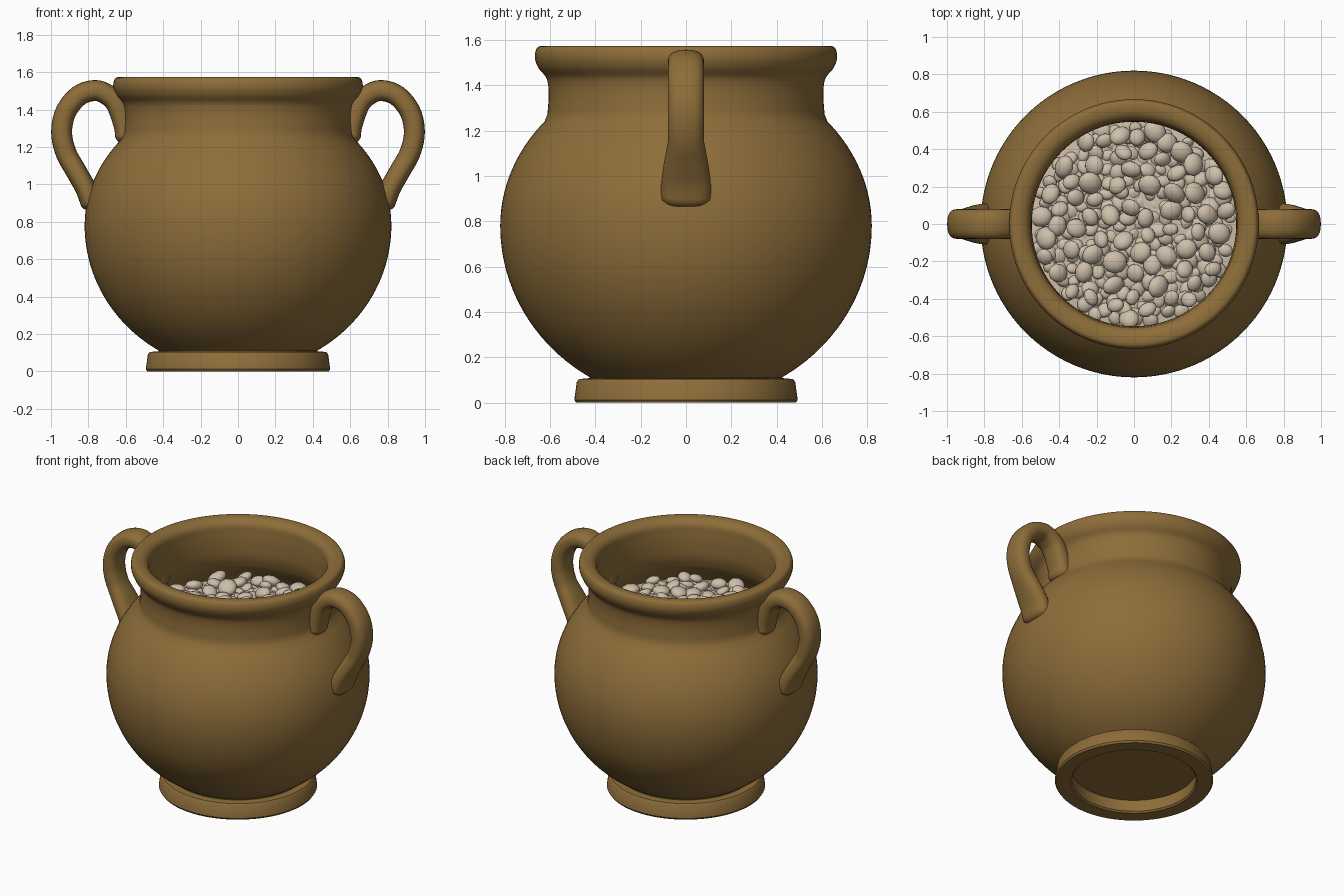
import bpy, bmesh, math, random
from mathutils import Vector, Matrix, Euler

if "Cube" in bpy.data.objects:
    bpy.data.objects.remove(bpy.data.objects["Cube"])

random.seed(4)


def material(name, rgb):
    m = bpy.data.materials.new(name)
    m.diffuse_color = (*rgb, 1)
    m.use_nodes = True
    m.node_tree.nodes["Principled BSDF"].inputs["Base Color"].default_value = m.diffuse_color
    return m


clay = material("ochre clay", (0.27, 0.155, 0.042))
stone = material("pale pebble", (0.62, 0.52, 0.40))


def finish(bm, name, mat, angle=40):
    bmesh.ops.recalc_face_normals(bm, faces=bm.faces[:])
    me = bpy.data.meshes.new(name)
    bm.to_mesh(me)
    bm.free()
    me.materials.append(mat)
    ob = bpy.data.objects.new(name, me)
    bpy.context.collection.objects.link(ob)
    bpy.ops.object.select_all(action='DESELECT')
    ob.select_set(True)
    bpy.context.view_layer.objects.active = ob
    bpy.ops.object.shade_smooth_by_angle(angle=math.radians(angle))
    return ob


def lathe(name, profile, mat, closed=False, steps=96):
    bm = bmesh.new()
    rings = []
    for r, z in profile:
        if r < 1e-5:
            rings.append([bm.verts.new((0, 0, z))])
        else:
            rings.append([bm.verts.new((r * math.cos(2 * math.pi * i / steps),
                                        r * math.sin(2 * math.pi * i / steps), z))
                          for i in range(steps)])
    pairs = list(zip(rings, rings[1:])) + ([(rings[-1], rings[0])] if closed else [])
    for a, b in pairs:
        for i in range(steps):
            j = (i + 1) % steps
            loop = [a[i % len(a)], a[j % len(a)], b[j % len(b)], b[i % len(b)]]
            bm.faces.new(list(dict.fromkeys(loop)))
    return finish(bm, name, mat)


def spline(pts, n):
    """Smooth curve through the given points."""
    pts = [Vector(p) for p in pts]
    p = [2 * pts[0] - pts[1]] + pts + [2 * pts[-1] - pts[-2]]
    out = []
    for k in range(1, len(p) - 2):
        a, b, c, d = p[k - 1:k + 3]
        for i in range(n):
            t = i / n
            out.append(0.5 * (2 * b + (c - a) * t + (2 * a - 5 * b + 4 * c - d) * t * t
                              + (3 * b - a - 3 * c + d) * t ** 3))
    return out + [pts[-1]]


def belly(z, r, low, high):
    h = (z - 0.78) / (high if z > 0.78 else low)
    return r * math.sqrt(max(0, 1 - h * h))


# Pot: round belly, neck and rolled lip outside, hollow inside
outer = [(0.0, 0.09), (0.42, 0.09)]
outer += [(belly(z, 0.82, 0.781, 0.711), z)
          for z in [0.112 + (1.24 - 0.112) * i / 32 for i in range(33)]]
lip = spline([(0.612, 1.27), (0.606, 1.36), (0.615, 1.43), (0.65, 1.475), (0.667, 1.52),
              (0.66, 1.562), (0.635, 1.575), (0.59, 1.568), (0.56, 1.54), (0.552, 1.49),
              (0.547, 1.42), (0.55, 1.32), (0.575, 1.24)], 4)
inner = [(belly(z, 0.75, 0.70, 0.71), z)
         for z in [1.18 - (1.18 - 0.15) * i / 20 for i in range(21)]]
lathe("pot_body", outer + [tuple(p) for p in lip] + inner + [(0, 0.15)], clay)

# Foot ring, open underneath
lathe("foot_ring", [(0.385, 0.01), (0.395, 0.0), (0.485, 0.0), (0.493, 0.012), (0.482, 0.092),
                    (0.472, 0.104), (0.43, 0.108), (0.39, 0.10)], clay, closed=True)


# Handles: flat oval section swept along a loop, flaring where it meets the belly
def handle(name, side):
    path = spline([(0.60, 1.255), (0.61, 1.32), (0.65, 1.43), (0.70, 1.48), (0.765, 1.502),
                   (0.85, 1.475), (0.92, 1.39), (0.943, 1.28), (0.92, 1.17), (0.865, 1.07),
                   (0.815, 0.98), (0.785, 0.90)], 5)
    n = 24
    bm = bmesh.new()
    rings = []
    for k, p in enumerate(path):
        t = (path[min(k + 1, len(path) - 1)] - path[max(k - 1, 0)]).normalized()
        nor = Vector((-t.y, t.x))
        end = max(0, 1 - (len(path) - 1 - k) / 14)
        width = 0.08 + 0.03 * math.sin(end * math.pi * 0.6)
        ring = []
        for i in range(n):
            a = 2 * math.pi * i / n
            c, s = math.cos(a), math.sin(a)
            u = math.copysign(abs(c) ** 0.8, c) * 0.056
            v = math.copysign(abs(s) ** 0.8, s) * width
            q = p + nor * u
            ring.append(bm.verts.new((side * q.x, v, q.y)))
        rings.append(ring)
    for a, b in zip(rings, rings[1:]):
        for i in range(n):
            j = (i + 1) % n
            bm.faces.new((a[i], a[j], b[j], b[i]))
    # rounded caps
    for ring, d in ((rings[0], path[0] - path[1]), (rings[-1], path[-1] - path[-2])):
        d = d.normalized()
        mid = sum((v.co for v in ring), Vector()) / n
        push = Vector((side * d.x, 0, d.y))
        prev = ring
        for s, h in ((0.8, 0.02), (0.45, 0.032)):
            cur = [bm.verts.new(mid + (v.co - mid) * s + push * h) for v in ring]
            for i in range(n):
                j = (i + 1) % n
                bm.faces.new((prev[i], prev[j], cur[j], cur[i]))
            prev = cur
        bm.faces.new(prev)
    finish(bm, name, clay, 60)


handle("handle_right", 1)
handle("handle_left", -1)

# Bed under the pebbles
lathe("pebble_bed", [(0.0, 1.185), (0.25, 1.18), (0.45, 1.165), (0.60, 1.15)], stone)

# Pebbles: a packed lower layer, then loose flat ones on top
bm = bmesh.new()


def pebble(x, y, z, size, tilt):
    rot = Euler((random.uniform(-tilt, tilt), random.uniform(-tilt, tilt),
                 random.uniform(0, 6.28))).to_matrix().to_4x4()
    scale = Matrix.Diagonal((size, size * random.uniform(0.75, 0.95), size * 0.55, 1))
    bmesh.ops.create_icosphere(bm, subdivisions=2, radius=1,
                               matrix=Matrix.Translation((x, y, z)) @ rot @ scale)


for i in range(210):
    r, a = 0.53 * math.sqrt((i + 0.5) / 210), i * 2.39996
    pebble(r * math.cos(a), r * math.sin(a), 1.185 - 0.05 * r + random.uniform(-0.015, 0.012),
           random.uniform(0.035, 0.055), 0.5)
placed = []
for _ in range(3000):
    r, a = 0.51 * math.sqrt(random.random()), random.uniform(0, 6.28)
    p = Vector((r * math.cos(a), r * math.sin(a)))
    if len(placed) < 85 and all((p - q).length > 0.088 for q in placed):
        placed.append(p)
        pebble(p.x, p.y, 1.225 - 0.04 * r + random.uniform(-0.015, 0.02),
               random.uniform(0.045, 0.068), 0.5)
finish(bm, "pebbles", stone, 80)
